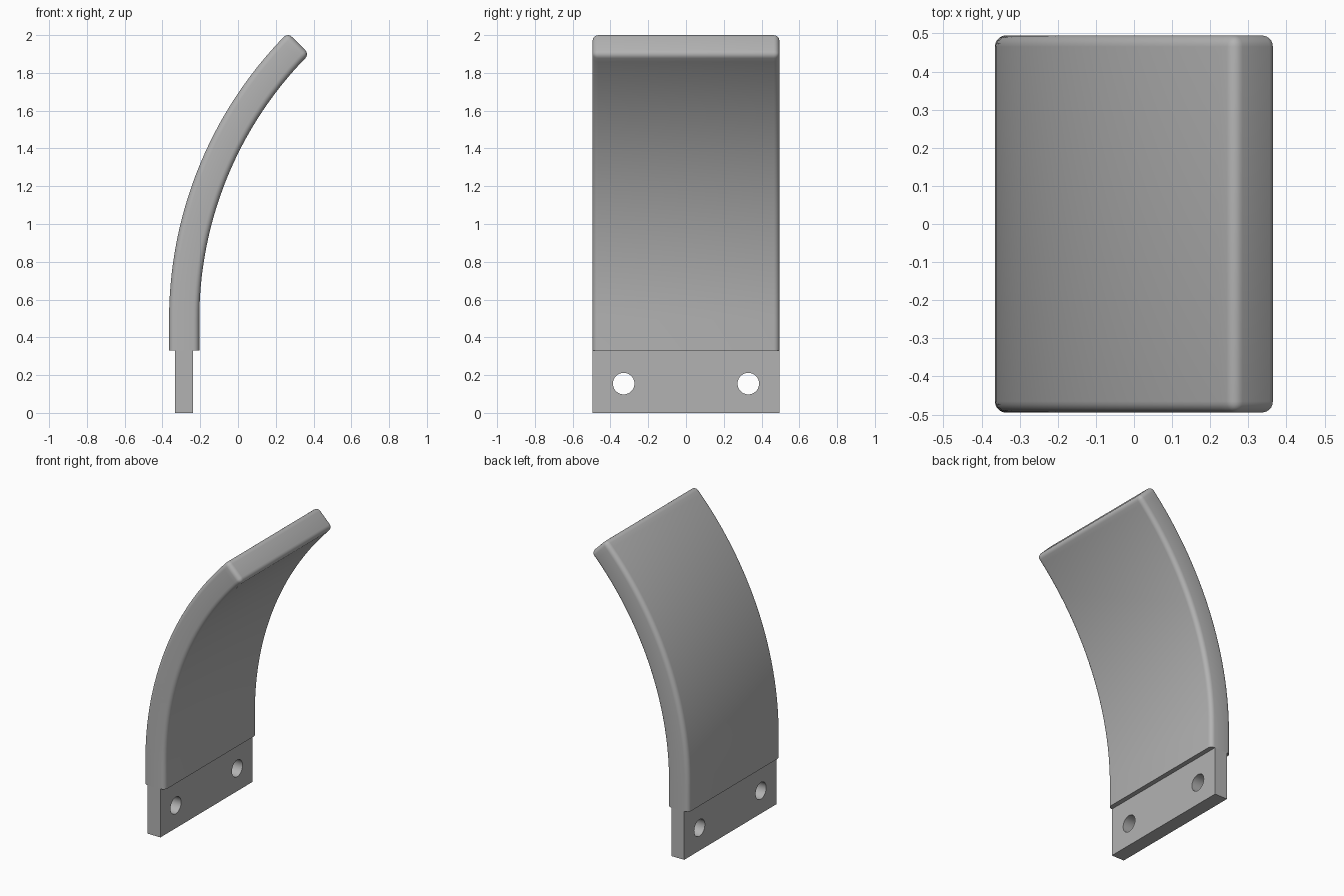
import bpy, bmesh, math
from mathutils import Matrix

cube = bpy.data.objects.get("Cube")
if cube:
    bpy.data.objects.remove(cube, do_unlink=True)

HALF_W = 0.495        # half width along y
OUTER_X = -0.365      # outer face of the blade at its foot
THICK = 0.16
FOOT_Z = 0.33         # where blade meets mounting tab
ARC_Z = 0.494         # where the straight foot turns into the arc
RADIUS = 2.147
STEPS = 28

grey = bpy.data.materials.new("plain_grey")
grey.use_nodes = True
colour = (0.45, 0.45, 0.45, 1)
grey.diffuse_color = colour
grey.node_tree.nodes["Principled BSDF"].inputs["Base Color"].default_value = colour


def add_object(name, bm):
    bmesh.ops.recalc_face_normals(bm, faces=bm.faces)
    mesh = bpy.data.meshes.new(name)
    bm.to_mesh(mesh)
    bm.free()
    mesh.materials.append(grey)
    obj = bpy.data.objects.new(name, mesh)
    bpy.context.collection.objects.link(obj)
    return obj


# Curved blade: rectangular section swept up a straight foot and a 45 degree arc
bm = bmesh.new()
centre_x = OUTER_X + RADIUS
stations = [(FOOT_Z, 0)] + [(ARC_Z, math.radians(45) * i / STEPS) for i in range(STEPS + 1)]
rings = []
for base_z, angle in stations:
    ring = []
    for r, y in ((RADIUS, -HALF_W), (RADIUS - THICK, -HALF_W),
                 (RADIUS - THICK, HALF_W), (RADIUS, HALF_W)):
        ring.append(bm.verts.new((centre_x - r * math.cos(angle), y,
                                  base_z + r * math.sin(angle))))
    rings.append(ring)
for low, high in zip(rings, rings[1:]):
    for i in range(4):
        j = (i + 1) % 4
        bm.faces.new((low[i], low[j], high[j], high[i]))
bm.faces.new(rings[0])
bm.faces.new(rings[-1])
bmesh.ops.recalc_face_normals(bm, faces=bm.faces)

# Round every blade edge except those around the foot
edges = [e for e in bm.edges if e.calc_face_angle() > math.radians(40)
         and max(v.co.z for v in e.verts) > FOOT_Z + 0.01]
bmesh.ops.bevel(bm, geom=edges, offset=0.03, offset_type='OFFSET', segments=5,
                profile=0.5, affect='EDGES', clamp_overlap=True)
blade = add_object("curved_blade", bm)
blade.data.shade_smooth()
blade.data.set_sharp_from_angle(angle=math.radians(35))

# Flat mounting tab below the blade
bm = bmesh.new()
tab_x = OUTER_X + THICK / 2
bmesh.ops.create_cube(bm, size=1, matrix=Matrix.Translation((tab_x, 0, FOOT_Z / 2))
                      @ Matrix.Diagonal((0.096, 2 * HALF_W, FOOT_Z, 1)))
tab = add_object("mounting_tab", bm)

# Two bolt holes through the tab
bm = bmesh.new()
for side in (-1, 1):
    bmesh.ops.create_cone(bm, cap_ends=True, segments=40, radius1=0.057, radius2=0.057,
                          depth=0.4, matrix=Matrix.Translation((tab_x, side * 0.33, 0.155))
                          @ Matrix.Rotation(math.radians(90), 4, 'Y'))
for face in bm.faces:
    face.smooth = len(face.verts) == 4
cutter = add_object("bolt_hole_cutter", bm)
cutter.hide_render = True
cutter.hide_viewport = True
cutter.display_type = 'WIRE'
holes = tab.modifiers.new("bolt_holes", 'BOOLEAN')
holes.operation = 'DIFFERENCE'
holes.solver = 'EXACT'
holes.object = cutter
